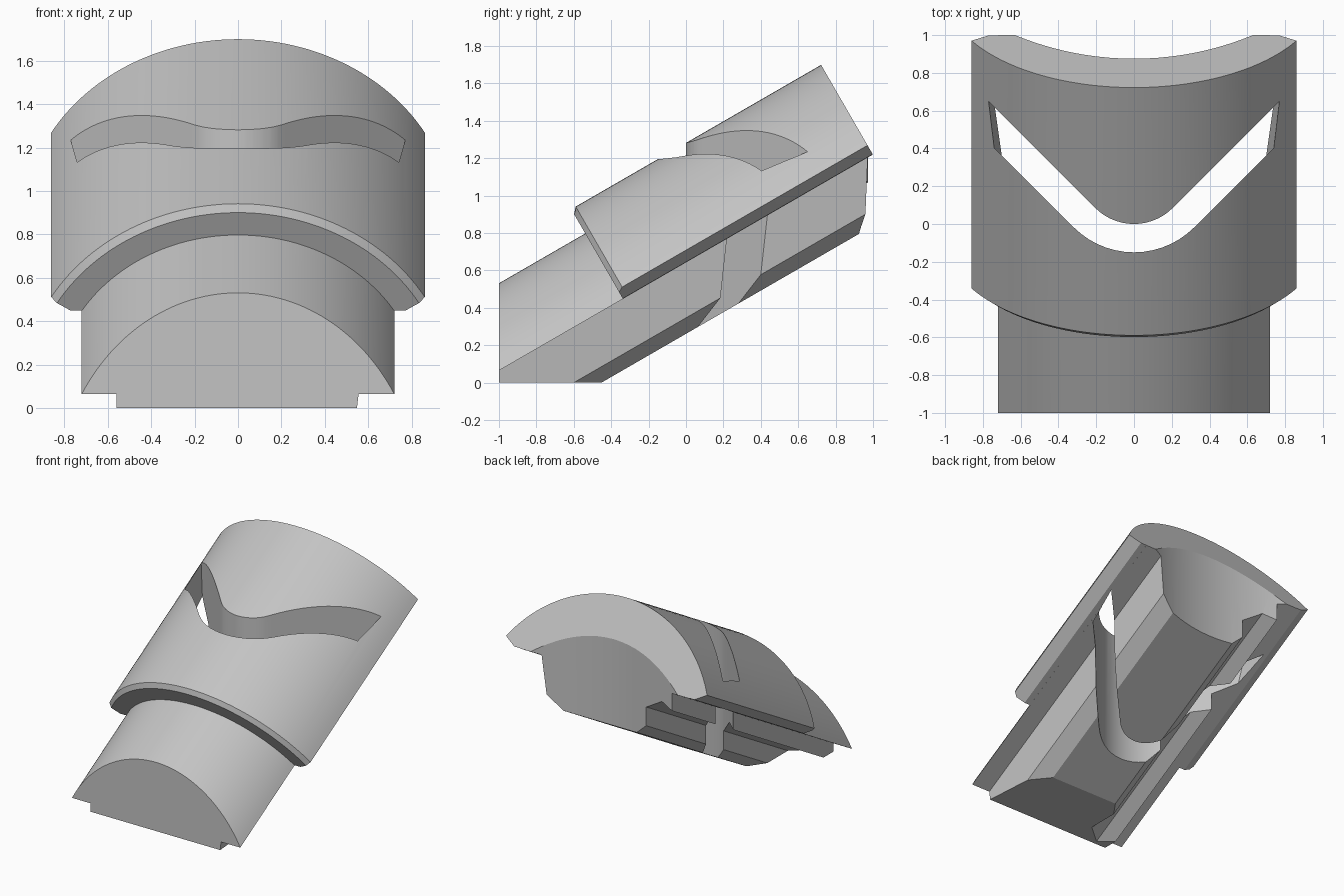
import bpy, bmesh, math
from mathutils import Vector

if "Cube" in bpy.data.objects:
    bpy.data.objects.remove(bpy.data.objects["Cube"], do_unlink=True)

TILT = math.radians(30)
AXIS_V = 0.117                       # height of the cylinder axis in tilted space
along = Vector((0, math.cos(TILT), math.sin(TILT)))
normal = Vector((0, -math.sin(TILT), math.cos(TILT)))

grey = bpy.data.materials.new("light grey")
grey.use_nodes = True
colour = (0.55, 0.55, 0.55, 1)
grey.diffuse_color = colour
grey.node_tree.nodes["Principled BSDF"].inputs["Base Color"].default_value = colour


def loft(name, rings):
    """Closed solid through rings of equal point count, facing outwards."""
    bm = bmesh.new()
    loops = [[bm.verts.new(p) for p in ring] for ring in rings]
    for a, b in zip(loops, loops[1:]):
        for i in range(len(a)):
            j = (i + 1) % len(a)
            bm.faces.new((a[i], a[j], b[j], b[i]))
    bm.faces.new(loops[0][::-1])
    bm.faces.new(loops[-1])
    bm.normal_update()
    if bm.calc_volume(signed=True) < 0:
        bmesh.ops.reverse_faces(bm, faces=bm.faces)
    mesh = bpy.data.meshes.new(name)
    bm.to_mesh(mesh)
    bm.free()
    mesh.materials.append(grey)
    obj = bpy.data.objects.new(name, mesh)
    bpy.context.collection.objects.link(obj)
    return obj


def tilted(profile, s):
    return [Vector((x, 0, 0)) + normal * v + along * s for x, v in profile]


def arc(radius, start, steps=56):
    """Arch from the +x side to the -x side, starting at an angle in radians."""
    span = math.pi - 2 * start
    return [(radius * math.cos(start + span * i / steps),
             AXIS_V + radius * math.sin(start + span * i / steps))
            for i in range(steps + 1)]


def combine(target, tool, operation):
    mod = target.modifiers.new(operation, 'BOOLEAN')
    mod.operation = operation
    mod.solver = 'EXACT'
    mod.object = tool
    bpy.context.view_layer.update()
    bpy.context.view_layer.objects.active = target
    bpy.ops.object.modifier_apply(modifier=mod.name)
    bpy.data.objects.remove(tool, do_unlink=True)


# Inner core: arched top, stepped sides, side groove on the -x side
step = 0.556
core_r = 0.843
underside = [(-0.56, step), (-0.56, 0.44), (-0.45, 0.483), (-0.29, 0.415),
             (-0.29, 0.29), (-0.2, 0.226), (0.40, 0.226), (0.52, 0.3), (0.555, step)]
core_profile = arc(core_r, math.asin((step - AXIS_V) / core_r)) + underside
body = loft("arched_body", [tilted(core_profile, s) for s in (-1.3, 1.6)])

# Outer sleeve with a chamfered front rim
foot = [(-0.77, 0.558), (0.77, 0.558)]
full = arc(0.993, TILT) + foot
rim = arc(0.962, TILT) + foot
sleeve = loft("sleeve", [tilted(rim, -0.068), tilted(full, -0.04), tilted(full, 1.65)])
combine(body, sleeve, 'UNION')

# Level base, upright front and square back end
side = [(-1, 0), (1.703, 0), (0, 2.95), (-1, 2.95)]
trim = loft("trim_block", [[(x, y, z) for y, z in side] for x in (-2, 2)])
combine(body, trim, 'INTERSECT')


# Curved upright cut at the back
def circle(radius, cy, z, n=160):
    return [(radius * math.sin(2 * math.pi * i / n),
             cy - radius * math.cos(2 * math.pi * i / n), z) for i in range(n)]


combine(body, loft("back_cutter", [circle(1.65, 2.525, z) for z in (-1, 3)]), 'DIFFERENCE')


# V-shaped slot with rounded bend and sloping ends
def vee(radius, bottom, reach, steps=14):
    """Rounded V from -x to +x, with arms at 45 degrees ending at x = reach."""
    angles = [math.radians(-45 + 90 * i / steps) for i in range(steps + 1)]
    curve = [(radius * math.sin(a), bottom + radius * (1 - math.cos(a))) for a in angles]
    end_y = reach + bottom + radius * (1 - math.sqrt(2))
    return [(-reach, end_y)] + curve + [(reach, end_y)]


def slot(z):
    d = (z - 1.13) * 0.143
    outline = vee(0.45, -0.15, 0.74 + d) + vee(0.29, 0.0, 0.755 + d)[::-1]
    return [(x, y, z) for x, y in outline]


combine(body, loft("slot_cutter", [slot(z) for z in (-0.2, 2)]), 'DIFFERENCE')

# Smooth arches, crisp edges
bpy.ops.object.select_all(action='DESELECT')
body.select_set(True)
bpy.context.view_layer.objects.active = body
bpy.ops.object.shade_smooth_by_angle(angle=math.radians(25))
